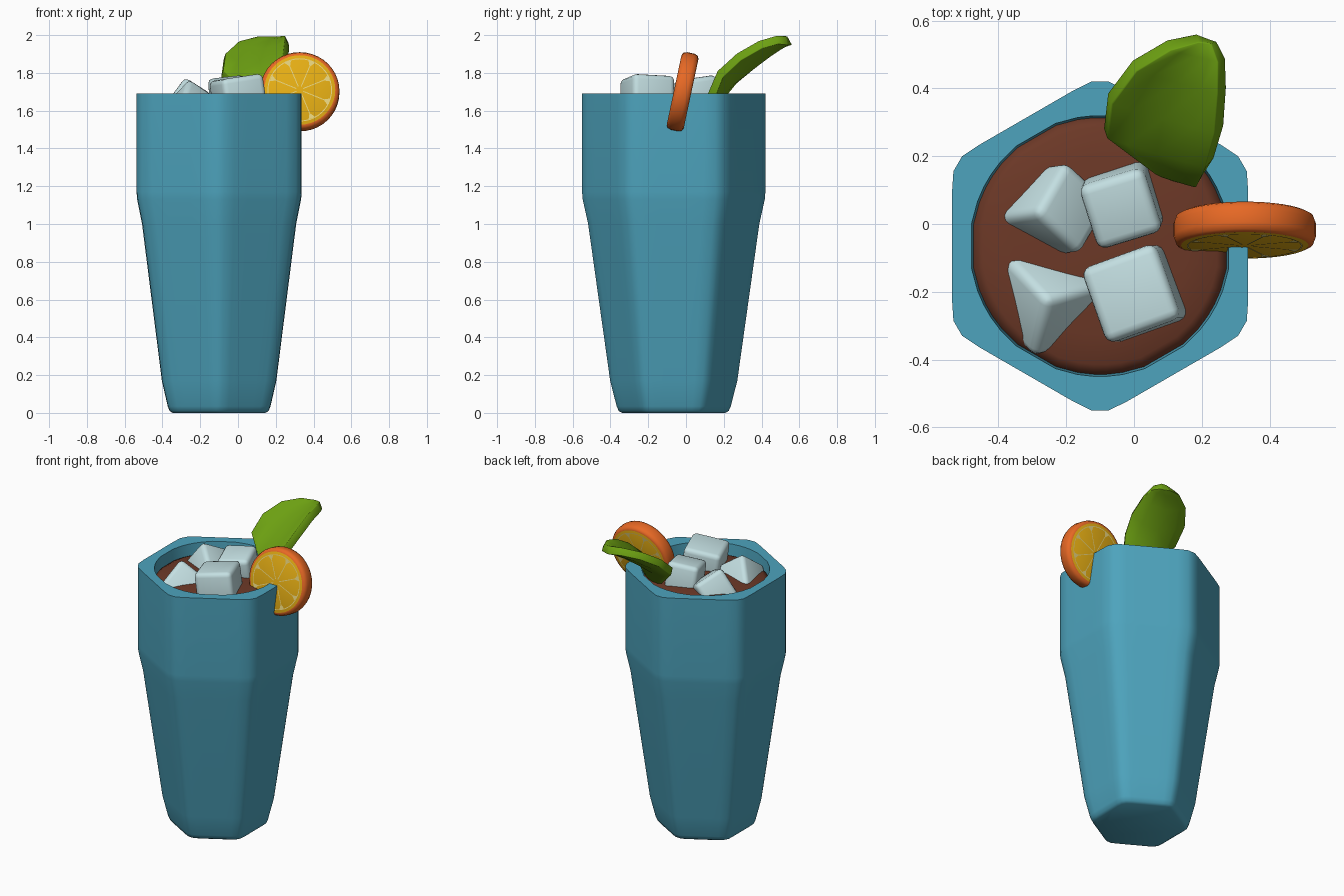
import bpy, bmesh, math
from mathutils import Vector, Matrix, Euler

if "Cube" in bpy.data.objects:
    bpy.data.objects.remove(bpy.data.objects["Cube"])

CX, CY = -0.10, -0.065          # axis of the tumbler


def mat(name, col):
    m = bpy.data.materials.new(name)
    m.diffuse_color = (*col, 1)
    m.use_nodes = True
    m.node_tree.nodes["Principled BSDF"].inputs["Base Color"].default_value = m.diffuse_color
    return m


BLUE = mat("blue_glass", (0.075, 0.37, 0.51))
BROWN = mat("brown_drink", (0.15, 0.04, 0.02))
ICE = mat("pale_ice", (0.55, 0.74, 0.76))
RIND = mat("orange_rind", (0.80, 0.14, 0.018))
PULP = mat("yellow_pulp", (0.78, 0.42, 0.007))
PITH = mat("pale_pith", (0.83, 0.68, 0.22))
GREEN = mat("leaf_green", (0.15, 0.35, 0.006))


def finish(bm, name, mats, angle=40):
    bmesh.ops.recalc_face_normals(bm, faces=bm.faces)
    me = bpy.data.meshes.new(name)
    bm.to_mesh(me)
    bm.free()
    ob = bpy.data.objects.new(name, me)
    bpy.context.collection.objects.link(ob)
    for m in mats:
        me.materials.append(m)
    bpy.ops.object.select_all(action='DESELECT')
    ob.select_set(True)
    bpy.context.view_layer.objects.active = ob
    if angle:
        bpy.ops.object.shade_smooth_by_angle(angle=math.radians(angle))
    return ob


def skin(bm, rings, cap_start=True, cap_end=True):
    """Join closed rings of points into a surface."""
    loops = [[bm.verts.new(p) for p in r] for r in rings]
    n = len(loops[0])
    for a, b in zip(loops, loops[1:]):
        for i in range(n):
            j = (i + 1) % n
            bm.faces.new((a[i], a[j], b[j], b[i]))
    if cap_start:
        bm.faces.new(loops[0][::-1])
    if cap_end:
        bm.faces.new(loops[-1])


# Tumbler: rounded hexagon outside, round bore inside
HEX = []
for k in range(6):
    for off in (-20, -10, -3, 3, 10, 20):
        r = 1 / math.cos(math.radians(30 - abs(off)))
        HEX.append((math.radians(30 + 60 * k + off), r if abs(off) > 5 else 1.112))


def hex_ring(w, z):
    return [(CX + w * r * math.cos(a), CY + w * r * math.sin(a), z) for a, r in HEX]


def round_ring(rad, z):
    return [(CX + rad * math.cos(a), CY + rad * math.sin(a), z) for a, _ in HEX]


bm = bmesh.new()
outer = [(0.245, 0), (0.262, 0.01), (0.272, 0.035), (0.303, 0.17), (0.408, 1.0),
         (0.434, 1.13), (0.437, 1.17), (0.437, 1.69)]
inner = [(0.385, 1.69), (0.378, 1.60), (0.36, 1.2), (0.24, 0.12)]
skin(bm, [hex_ring(*p) for p in outer] + [round_ring(*p) for p in inner])
finish(bm, "tumbler", [BLUE])

# Drink: gently domed surface
bm = bmesh.new()
dome = [(0.372, 1.50), (0.379, 1.615), (0.35, 1.63), (0.26, 1.642), (0.13, 1.65), (0.03, 1.652)]
skin(bm, [round_ring(*p) for p in dome])
finish(bm, "drink", [BROWN], 80)

# Ice cubes: bevelled cubes (centre, edge, rotation in degrees)
for i, (c, s, rot) in enumerate([
        ((0.005, -0.205, 1.66), 0.235, (-3, -8, 20)),
        ((-0.035, 0.058, 1.67), 0.20, (8, -6, 17)),
        ((-0.235, 0.04, 1.62), 0.20, (28, 25, 60)),
        ((-0.25, -0.225, 1.585), 0.22, (45, 33, 15))]):
    bm = bmesh.new()
    bmesh.ops.create_cube(bm, size=s)
    bmesh.ops.bevel(bm, geom=bm.edges[:], offset=0.028, segments=3, profile=0.5, affect='EDGES')
    m = Matrix.Translation(c) @ Euler([math.radians(a) for a in rot]).to_matrix().to_4x4()
    bm.transform(m)
    finish(bm, f"ice_cube_{i + 1}", [ICE], 60)

# Citrus slice: lathed rind with pulp faces, leaning back on the rim
SLICE = Matrix.Translation((0.327, -0.018, 1.70)) @ Matrix.Rotation(math.radians(90 - 12), 4, 'X')
HT = 0.046
bm = bmesh.new()
prof = [(0.188, -HT), (0.203, -HT + 0.007), (0.21, -0.02), (0.21, 0.02), (0.203, HT - 0.007), (0.188, HT)]
skin(bm, [[(r * math.cos(k * math.tau / 40), r * math.sin(k * math.tau / 40), z)
           for k in range(40)] for r, z in prof])
for f in bm.faces:
    f.material_index = 1 if len(f.verts) > 4 else 0
bm.transform(SLICE)
finish(bm, "citrus_slice", [RIND, PULP], 50)

# Pith: thin ring, spokes and small wedges on both faces of the slice
bm = bmesh.new()


def polar_face(pts, z):
    bm.faces.new([bm.verts.new((r * math.cos(a), r * math.sin(a), z)) for r, a in pts])


for z in (-HT - 0.0015, HT + 0.0015):
    for k in range(40):
        a, b = k * math.tau / 40, (k + 1) * math.tau / 40
        polar_face([(0.166, a), (0.171, a), (0.171, b), (0.166, b)], z)
    for k in range(8):
        a = (k + 0.5) * math.tau / 8
        polar_face([(0.02, a - 0.12), (0.166, a - 0.014), (0.166, a + 0.014), (0.02, a + 0.12)], z)
        polar_face([(0.135, a), (0.166, a - 0.11), (0.166, a + 0.11)], z + math.copysign(0.0005, z))
bm.transform(SLICE)
finish(bm, "slice_pith", [PITH], 0)

# Leaf: cupped blade from rows of (centre x, centre y, middle z, half width, edge lift)
rows = [(0.125, 0.145, 1.64, 0.07, 0.02), (0.07, 0.225, 1.745, 0.16, 0.05),
        (0.09, 0.325, 1.825, 0.168, 0.06), (0.13, 0.43, 1.905, 0.135, 0.045),
        (0.18, 0.505, 1.955, 0.082, 0.02), (0.212, 0.542, 1.97, 0.025, 0.0)]
bm = bmesh.new()
grid = []
for x, y, z, w, lift in rows:
    grid.append([bm.verts.new((x + 0.96 * w * u, y - 0.27 * w * u, z + lift * u * u))
                 for u in (-1, -0.6, 0, 0.6, 1)])
for a, b in zip(grid, grid[1:]):
    for i in range(4):
        bm.faces.new((a[i], a[i + 1], b[i + 1], b[i]))
leaf = finish(bm, "leaf", [GREEN], 60)
sol = leaf.modifiers.new("thickness", 'SOLIDIFY')
sol.thickness = 0.05
sol.offset = 0
bev = leaf.modifiers.new("soft_edge", 'BEVEL')
bev.width = 0.012
bev.segments = 2
bev.limit_method = 'ANGLE'
bev.angle_limit = math.radians(50)
